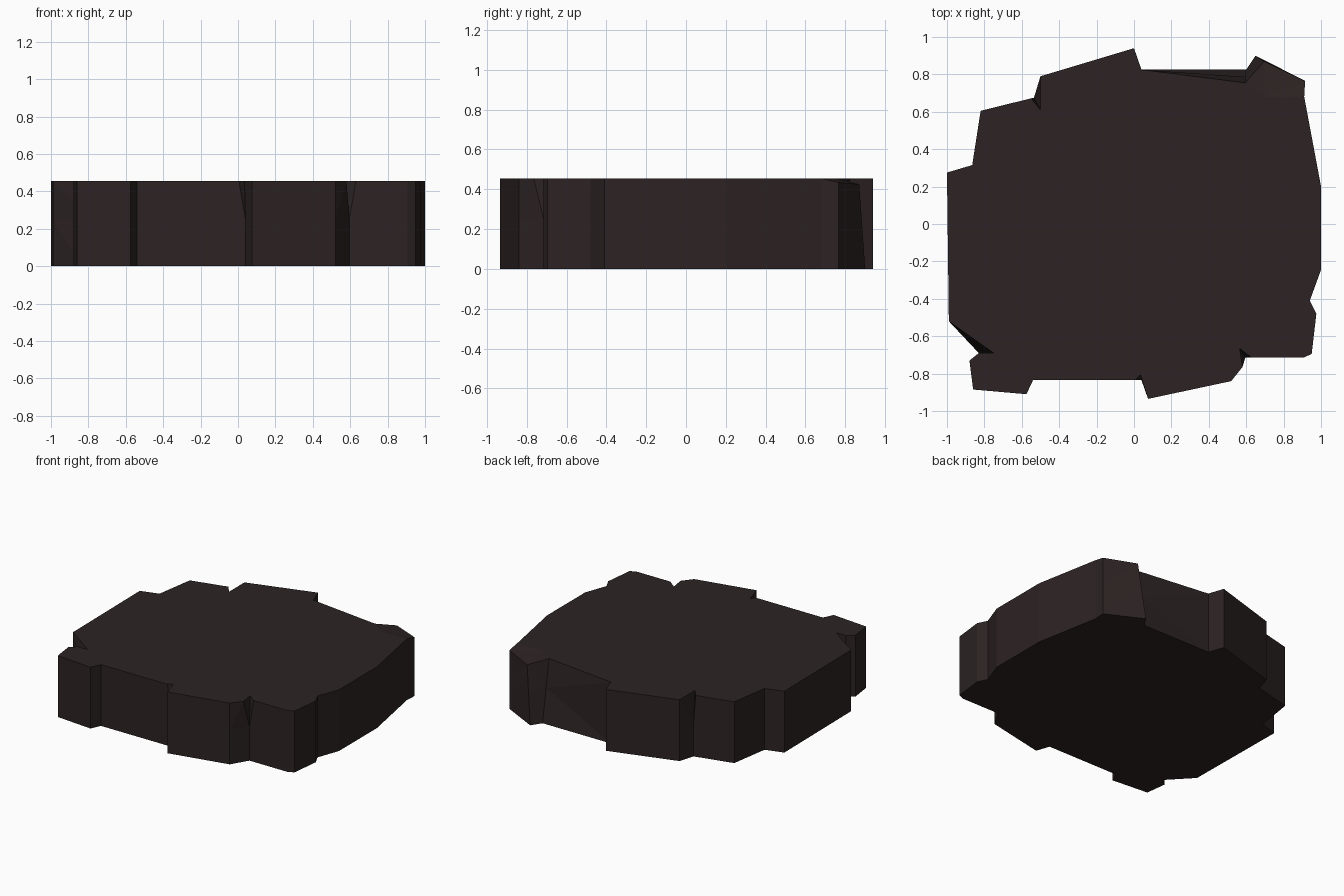
import bpy, bmesh

if "Cube" in bpy.data.objects:
    bpy.data.objects.remove(bpy.data.objects["Cube"])

H, MID = 0.455, 0.25      # slab height, depth of the chipped notches

# Broken slab outline at the base, counter-clockwise. A repeated point is a
# corner that opens into a notch towards the top.
base = [
    (1.0, 0.2), (0.91, 0.68), (0.915, 0.765), (0.65, 0.90), (0.60, 0.825),
    (0.04, 0.825), (0.0, 0.94), (-0.50, 0.79), (-0.535, 0.675), (-0.535, 0.675),
    (-0.82, 0.605), (-0.865, 0.315), (-1.0, 0.275), (-0.99, -0.52),
    (-0.83, -0.69), (-0.83, -0.69), (-0.88, -0.73), (-0.86, -0.885),
    (-0.575, -0.91), (-0.54, -0.835), (0.04, -0.835), (0.04, -0.835),
    (0.075, -0.935), (0.52, -0.84), (0.595, -0.715), (0.595, -0.715),
    (0.595, -0.715), (0.905, -0.715), (0.95, -0.695), (0.975, -0.48),
    (0.94, -0.41), (1.0, -0.245),
]
# Top points that differ from the base (x, y, z)
chips = {
    2: (0.915, 0.765, 0.435), 3: (0.695, 0.87, 0.425), 4: (0.595, 0.755, H),
    8: (-0.50, 0.61, H), 9: (-0.55, 0.672, H),
    14: (-0.75, -0.69, H), 20: (0.005, -0.835, H), 21: (0.035, -0.805, H),
    24: (0.58, -0.765, H), 25: (0.565, -0.665, H), 26: (0.63, -0.715, H),
}
half_depth = {8, 9, 20, 21, 24, 25, 26}   # chips that stop at mid height

bm = bmesh.new()
cache = {}


def vert(co):
    key = tuple(round(c, 4) for c in co)
    if key not in cache:
        cache[key] = bm.verts.new(key)
    return cache[key]


def face(cos):
    vs = list(dict.fromkeys(vert(c) for c in cos))
    if len(vs) > 2:
        bm.faces.new(vs)


low = [(x, y, 0.0) for x, y in base]
top = [chips.get(i, (x, y, H)) for i, (x, y) in enumerate(base)]
mid = []
for i, (a, b) in enumerate(zip(low, top)):
    t = 0.0 if i in half_depth else MID / H
    mid.append((a[0] + (b[0] - a[0]) * t, a[1] + (b[1] - a[1]) * t, MID * b[2] / H))

# Side walls
n = len(base)
for lower, upper in ((low, mid), (mid, top)):
    for i in range(n):
        j = (i + 1) % n
        face([lower[i], lower[j], upper[j], upper[i]])

# Underside, flat top and the sloping corner facet
face(low[::-1])
crease = (0.70, 0.68, H)
face(top[:2] + [crease] + top[4:])
face(top[1:5] + [crease])
bmesh.ops.recalc_face_normals(bm, faces=bm.faces)
bmesh.ops.triangulate(bm, faces=[f for f in bm.faces if len(f.verts) > 3])
bmesh.ops.dissolve_limit(bm, angle_limit=0.01, verts=bm.verts, edges=bm.edges)

mesh = bpy.data.meshes.new("stone_slab")
bm.to_mesh(mesh)
bm.free()
mat = bpy.data.materials.new("dark brown stone")
mat.diffuse_color = (0.026, 0.0168, 0.0168, 1)
mat.use_nodes = True
mat.node_tree.nodes["Principled BSDF"].inputs["Base Color"].default_value = mat.diffuse_color
mesh.materials.append(mat)
bpy.context.collection.objects.link(bpy.data.objects.new("stone_slab", mesh))
